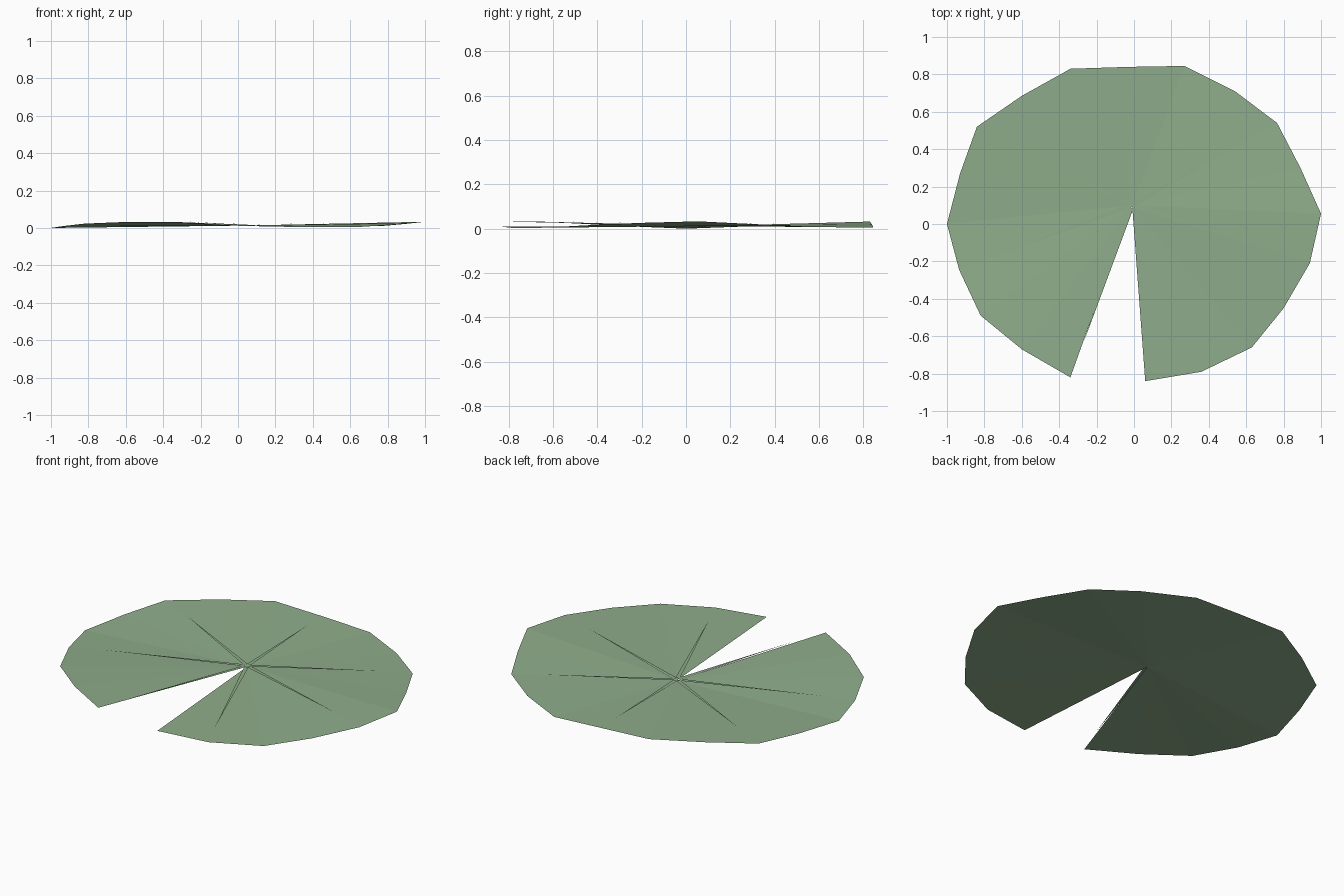
import bpy, math
from mathutils import Vector

if "Cube" in bpy.data.objects:
    bpy.data.objects.remove(bpy.data.objects["Cube"])

# One green for the whole plant
green = bpy.data.materials.new("leaf_green")
green.diffuse_color = (0.275, 0.418, 0.258, 1)
green.use_nodes = True
green.node_tree.nodes["Principled BSDF"].inputs["Base Color"].default_value = green.diffuse_color


def add_mesh(name, verts, faces):
    mesh = bpy.data.meshes.new(name)
    mesh.from_pydata(verts, [], faces)
    mesh.materials.append(green)
    obj = bpy.data.objects.new(name, mesh)
    bpy.context.collection.objects.link(obj)
    return obj


# Leaf: a gently waved fan around the stem point, open at the notch
centre = Vector((-0.01, 0.10, 0.012))
rim = [Vector(p) for p in (
    (0.06, -0.84, 0.010), (0.36, -0.79, 0.004), (0.63, -0.66, 0.004),
    (0.80, -0.45, 0.015), (0.94, -0.21, 0.026), (1.00, 0.055, 0.033),
    (0.89, 0.30, 0.021), (0.765, 0.54, 0.010), (0.54, 0.71, 0.006),
    (0.27, 0.845, 0.006), (-0.03, 0.84, 0.020), (-0.34, 0.83, 0.032),
    (-0.60, 0.685, 0.028), (-0.84, 0.52, 0.021), (-0.93, 0.27, 0.010),
    (-1.00, 0.0, 0.0), (-0.935, -0.245, 0.010), (-0.82, -0.49, 0.023),
    (-0.60, -0.67, 0.032), (-0.34, -0.82, 0.032))]
add_mesh("leaf", [centre] + rim, [(0, i, i + 1) for i in range(1, len(rim))])


def leaf_height(x, y):
    """Height of the fan at a point, from the wedge that holds it."""
    p = Vector((x, y)) - centre.xy
    for a, b in zip(rim, rim[1:]):
        u, v = a.xy - centre.xy, b.xy - centre.xy
        area = u.x * v.y - u.y * v.x
        s = (p.x * v.y - p.y * v.x) / area
        t = (u.x * p.y - u.y * p.x) / area
        if s >= -0.05 and t >= -0.05:
            return centre.z + s * (a.z - centre.z) + t * (b.z - centre.z)
    return centre.z


# Veins: thin tapering slivers lying just above the leaf
tips = [(-0.03, 0.70), (0.62, 0.46), (0.74, -0.14), (0.29, -0.63),
        (-0.27, -0.635), (-0.77, -0.18), (-0.63, 0.42)]
lift = 0.006
for n, (x, y) in enumerate(tips, 1):
    along = (Vector((x, y)) - centre.xy).normalized()
    side = Vector((-along.y, along.x)) * 0.012
    start = centre.xy + along * 0.016
    base = [(*(start + side * s), centre.z + lift) for s in (1, -1)]
    # the middle point keeps the sliver following the leaf
    mid = start.lerp(Vector((x, y)), 0.5)
    mz = leaf_height(*mid) + lift
    middle = [(*(mid + side * 0.5 * s), mz) for s in (1, -1)]
    tip = (x, y, leaf_height(x, y) + lift)
    add_mesh(f"vein_{n}", base + middle + [tip], [(0, 2, 3, 1), (2, 4, 3)])
